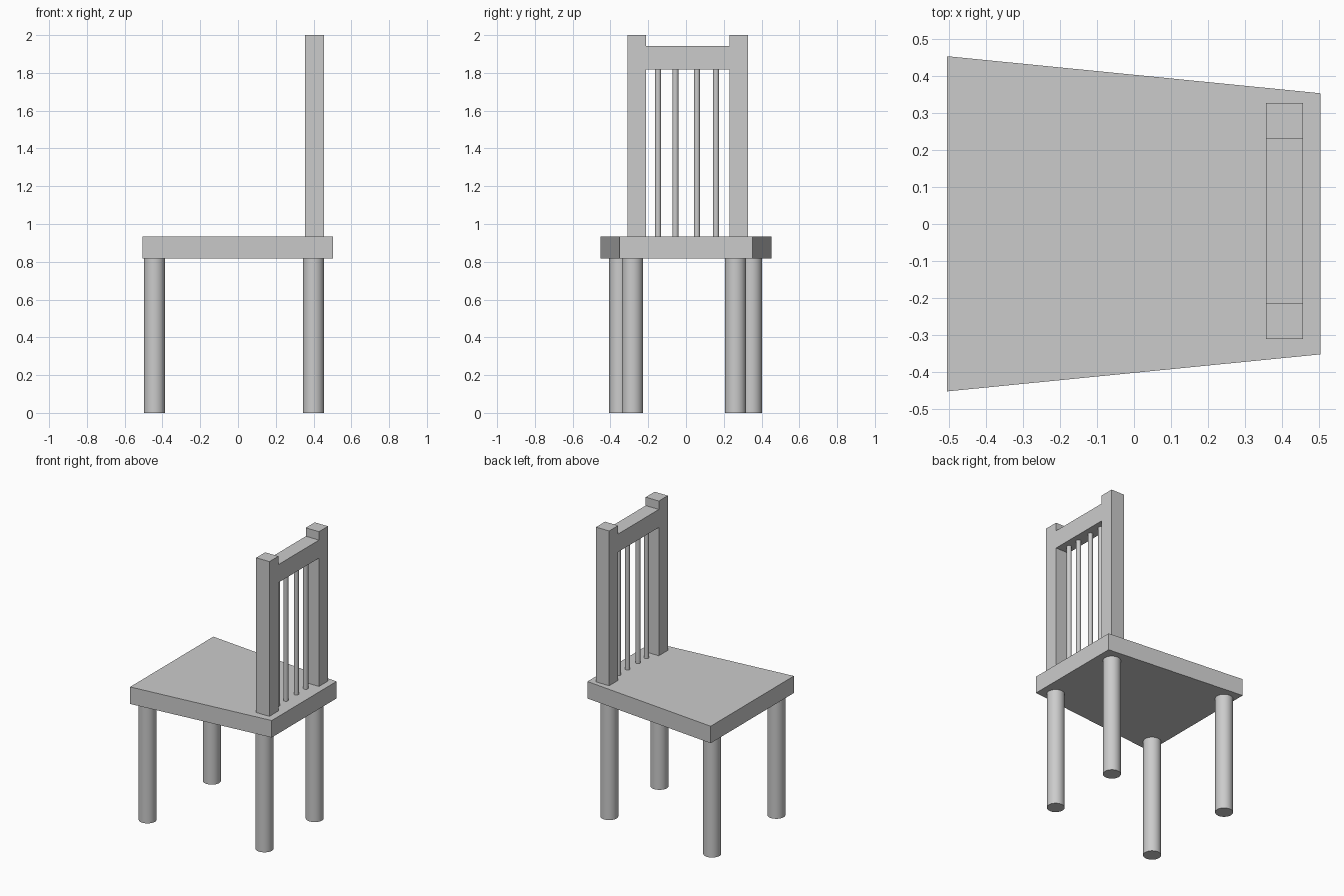
import bpy
import bmesh
from mathutils import Vector

if "Cube" in bpy.data.objects:
    bpy.data.objects.remove(bpy.data.objects["Cube"])

SEAT_BOTTOM, SEAT_TOP = 0.818, 0.935
RAIL_BOTTOM, RAIL_TOP, TOP = 1.818, 1.942, 2.0


def prism(name, outline, direction):
    """Extrude a closed planar outline along a direction."""
    bm = bmesh.new()
    face = bm.faces.new([bm.verts.new(p) for p in outline])
    ext = bmesh.ops.extrude_face_region(bm, geom=[face])
    moved = [g for g in ext["geom"] if isinstance(g, bmesh.types.BMVert)]
    bmesh.ops.translate(bm, verts=moved, vec=Vector(direction))
    bmesh.ops.recalc_face_normals(bm, faces=bm.faces)
    mesh = bpy.data.meshes.new(name)
    bm.to_mesh(mesh)
    bm.free()
    obj = bpy.data.objects.new(name, mesh)
    bpy.context.collection.objects.link(obj)
    return obj


def rod(name, x, y, z0, z1, radius, sides=32):
    """Upright smooth cylinder between two heights."""
    bpy.ops.mesh.primitive_cylinder_add(
        vertices=sides, radius=radius, depth=z1 - z0,
        location=(x, y, (z0 + z1) / 2))
    obj = bpy.context.object
    obj.name = name
    bpy.ops.object.shade_smooth_by_angle()
    return obj


# Tapered seat slab, narrower at the backrest
seat = [(-0.505, -0.452), (0.503, -0.352), (0.503, 0.353), (-0.505, 0.453)]
prism("seat", [(x, y, SEAT_BOTTOM) for x, y in seat],
      (0, 0, SEAT_TOP - SEAT_BOTTOM))

# Four round legs
for name, x, y in (("front_leg_a", -0.442, -0.351), ("front_leg_b", -0.442, 0.347),
                   ("rear_leg_a", 0.400, -0.283), ("rear_leg_b", 0.400, 0.262)):
    rod(name, x, y, 0, SEAT_BOTTOM, 0.056)

# Backrest frame: two square posts joined by a flush top rail
y0, y1, y2, y3 = -0.310, -0.213, 0.229, 0.327
frame = [(y0, SEAT_TOP), (y1, SEAT_TOP), (y1, RAIL_BOTTOM), (y2, RAIL_BOTTOM),
         (y2, SEAT_TOP), (y3, SEAT_TOP), (y3, TOP), (y2, TOP),
         (y2, RAIL_TOP), (y1, RAIL_TOP), (y1, TOP), (y0, TOP)]
prism("backrest_frame", [(0.356, y, z) for y, z in frame], (0.1, 0, 0))

# Thin spindles between seat and rail
for i, y in enumerate((-0.148, -0.056, 0.058, 0.159)):
    rod(f"spindle_{i + 1}", 0.404, y, SEAT_TOP, RAIL_BOTTOM, 0.016)
